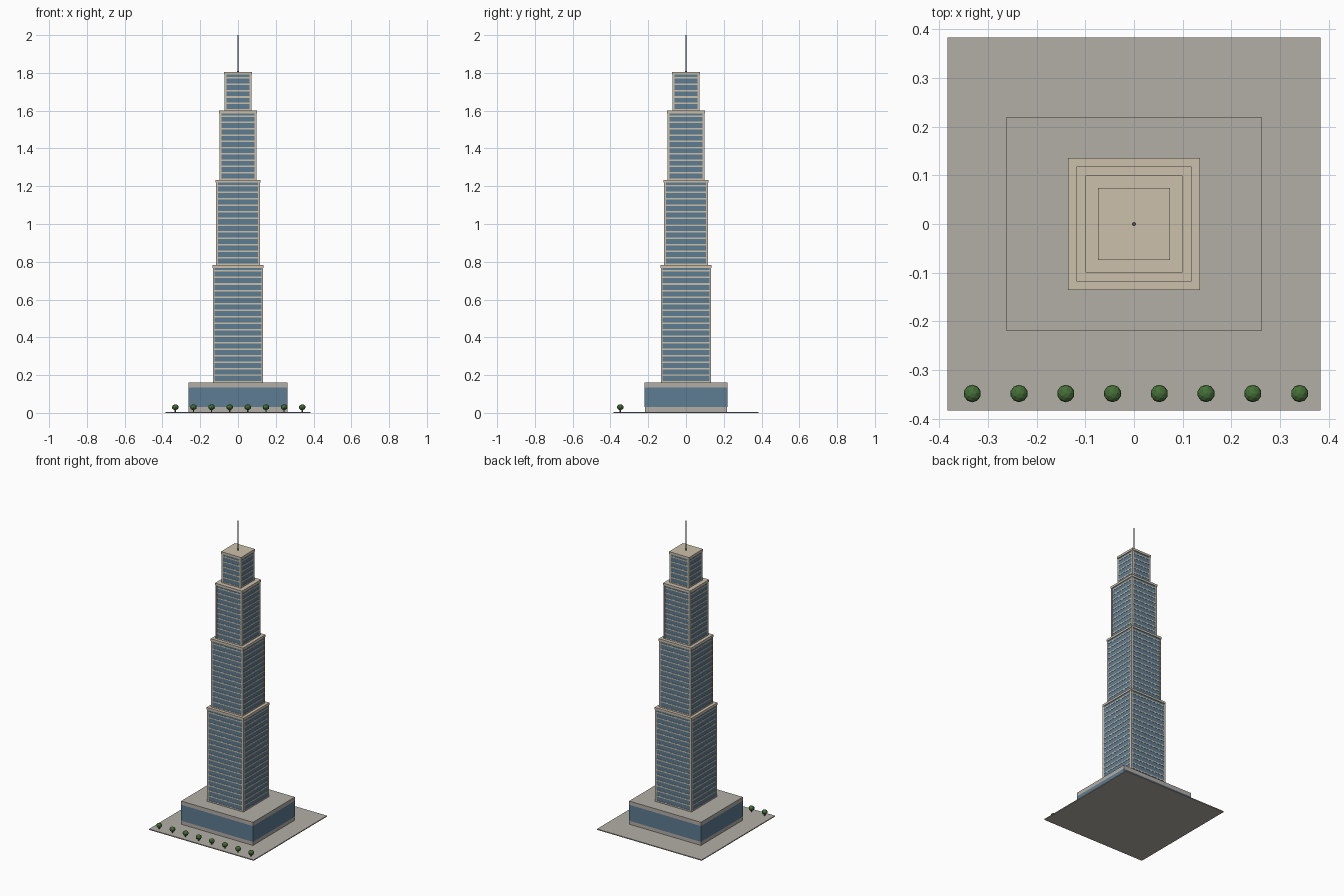
import bpy
from mathutils import Matrix
import bmesh

default = bpy.data.objects.get("Cube")
if default:
    bpy.data.objects.remove(default, do_unlink=True)


def material(name, rgb):
    m = bpy.data.materials.new(name)
    m.use_nodes = True
    m.diffuse_color = (*rgb, 1)
    m.node_tree.nodes["Principled BSDF"].inputs["Base Color"].default_value = (*rgb, 1)
    return m


paving = material("paving grey", (0.45, 0.42, 0.38))
stone = material("beige stone", (0.60, 0.53, 0.41))
glass = material("blue glass", (0.11, 0.20, 0.29))
metal = material("dark metal", (0.10, 0.10, 0.11))
leaf = material("leaf green", (0.06, 0.16, 0.04))
bark = material("bark brown", (0.12, 0.07, 0.04))


def finish(name, bm, mat):
    mesh = bpy.data.meshes.new(name)
    bm.to_mesh(mesh)
    bm.free()
    mesh.materials.append(mat)
    obj = bpy.data.objects.new(name, mesh)
    bpy.context.collection.objects.link(obj)
    return obj


def add_box(bm, x, y, hx, hy, z0, z1):
    mat = Matrix.Translation((x, y, (z0 + z1) / 2)) @ Matrix.Diagonal((2 * hx, 2 * hy, z1 - z0, 1))
    bmesh.ops.create_cube(bm, size=1, matrix=mat)


def box(name, mat, hx, hy, z0, z1):
    bm = bmesh.new()
    add_box(bm, 0, 0, hx, hy, z0, z1)
    return finish(name, bm, mat)


def cone(name, mat, x, y, r0, r1, z0, z1, sides):
    bm = bmesh.new()
    bmesh.ops.create_cone(bm, cap_ends=True, segments=sides, radius1=r0, radius2=r1, depth=z1 - z0,
                          matrix=Matrix.Translation((x, y, (z0 + z1) / 2)))
    return finish(name, bm, mat)


# Plaza and podium
box("plaza", paving, 0.383, 0.383, 0, 0.006)
box("podium_base", paving, 0.262, 0.218, 0.006, 0.03)
box("podium_glass", glass, 0.263, 0.219, 0.03, 0.135)
box("podium_roof", paving, 0.263, 0.219, 0.135, 0.16)


# One tower tier: glass core, floor bands, corner piers and a cornice
def tier(name, half, z0, z1):
    wall = half - 0.004
    cornice = 0.014
    box(name + "_glass", glass, wall, wall, z0, z1 - cornice)
    box(name + "_cornice", stone, half, half, z1 - cornice, z1)
    floors = round((z1 - z0) / 0.034)
    step = (z1 - z0) / floors
    bm = bmesh.new()
    for i in range(floors):
        z = z0 + i * step
        add_box(bm, 0, 0, wall + 0.0015, wall + 0.0015, z, z + 0.008)
    finish(name + "_floor_bands", bm, stone)
    bm = bmesh.new()
    for sx in (-1, 1):
        for sy in (-1, 1):
            c = half - 0.007
            add_box(bm, sx * c, sy * c, 0.005, 0.005, z0, z1 - cornice)
    finish(name + "_corner_piers", bm, stone)


tier("lower_tier", 0.1355, 0.16, 0.782)
tier("middle_tier", 0.118, 0.782, 1.234)
tier("upper_tier", 0.0995, 1.234, 1.6)
tier("top_tier", 0.0735, 1.6, 1.805)

# Mast
cone("mast", metal, 0, 0, 0.004, 0.003, 1.805, 2.0, 8)

# Row of trees along the front edge
for i in range(8):
    x = -0.332 + i * 0.096
    cone(f"tree_trunk_{i + 1}", bark, x, -0.348, 0.004, 0.003, 0.006, 0.022, 6)
    bm = bmesh.new()
    bmesh.ops.create_icosphere(bm, subdivisions=2, radius=0.018,
                               matrix=Matrix.Translation((x, -0.348, 0.03)) @ Matrix.Diagonal((1, 1, 0.85, 1)))
    finish(f"tree_crown_{i + 1}", bm, leaf)
